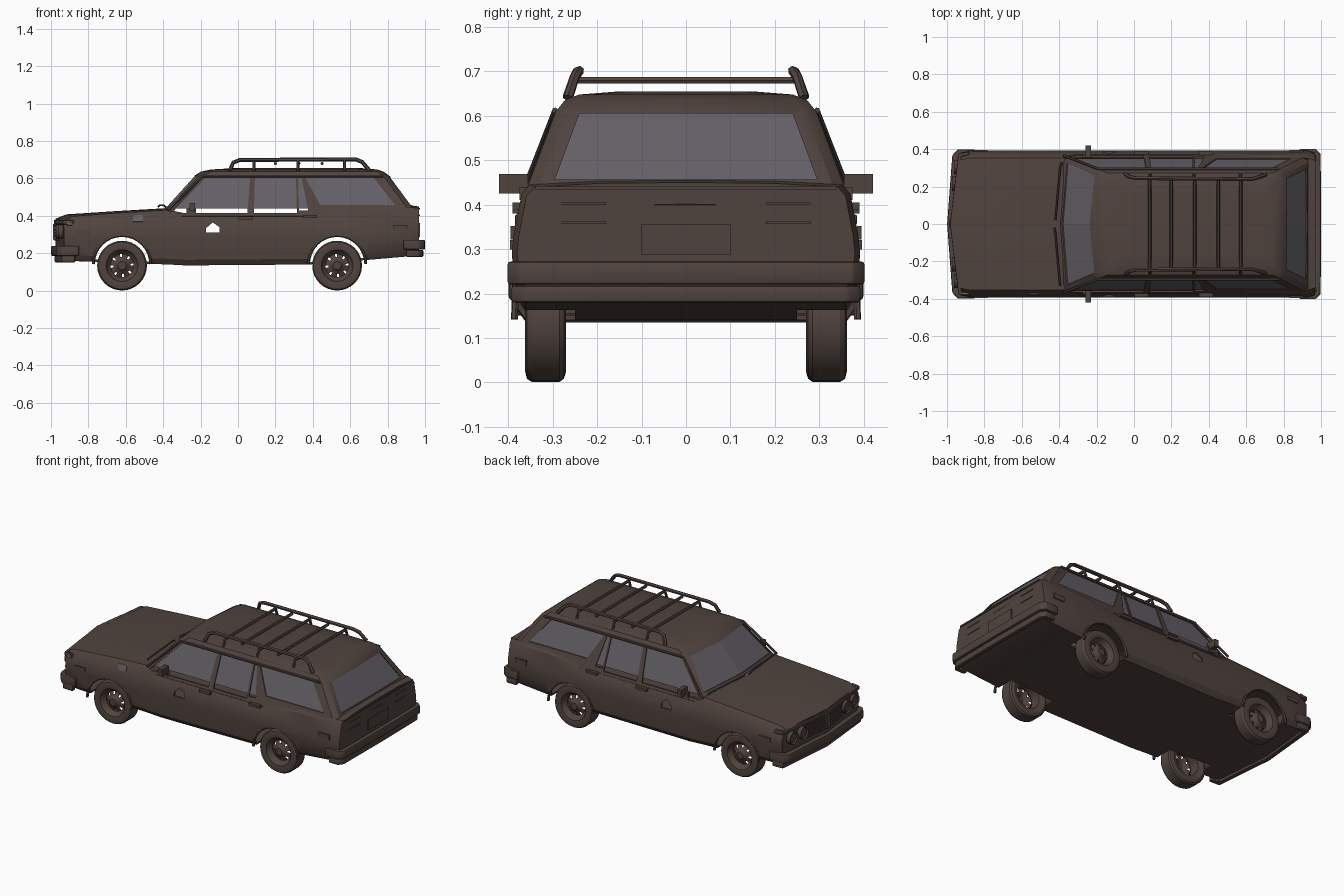
import bpy, bmesh, math
from mathutils import Vector, Matrix

if "Cube" in bpy.data.objects:
    bpy.data.objects.remove(bpy.data.objects["Cube"])


def material(name, rgb):
    m = bpy.data.materials.new(name)
    m.diffuse_color = (*rgb, 1)
    m.use_nodes = True
    m.node_tree.nodes["Principled BSDF"].inputs["Base Color"].default_value = m.diffuse_color
    return m


BROWN = material("dark_brown_paint", (0.080, 0.056, 0.048))
GLASS = material("grey_glass", (0.125, 0.115, 0.135))


def add(name, data, mat=BROWN):
    ob = bpy.data.objects.new(name, data)
    bpy.context.collection.objects.link(ob)
    data.materials.append(mat)
    return ob


def from_bm(name, bm, mat=BROWN, normals=True):
    if normals:
        bmesh.ops.recalc_face_normals(bm, faces=bm.faces)
    me = bpy.data.meshes.new(name)
    bm.to_mesh(me)
    bm.free()
    return add(name, me, mat)


def finish(ob, angle=30):
    """Bake modifiers or curves to a mesh and shade it."""
    dg = bpy.context.evaluated_depsgraph_get()
    me = bpy.data.meshes.new_from_object(ob.evaluated_get(dg))
    name, mat = ob.name, ob.data.materials[0]
    bpy.data.objects.remove(ob)
    me.materials.clear()
    new = add(name, me, mat)
    bpy.ops.object.select_all(action='DESELECT')
    new.select_set(True)
    bpy.context.view_layer.objects.active = new
    bpy.ops.object.shade_smooth_by_angle(angle=math.radians(angle))
    return new


def box(name, centre, size, mat=BROWN, tilt=0):
    bm = bmesh.new()
    m = Matrix.Translation(centre) @ Matrix.Rotation(tilt, 4, 'X') @ Matrix.Diagonal((*size, 1))
    bmesh.ops.create_cube(bm, size=1, matrix=m)
    return from_bm(name, bm, mat)


def tube(name, pts, r):
    cu = bpy.data.curves.new(name, 'CURVE')
    cu.dimensions, cu.bevel_depth, cu.bevel_resolution, cu.use_fill_caps = '3D', r, 1, True
    sp = cu.splines.new('POLY')
    sp.points.add(len(pts) - 1)
    for p, c in zip(sp.points, pts):
        p.co = (*c, 1)
    return finish(add(name, cu), 50)


def band(name, half, z0, z1, thick, bevel=0.008):
    """Upright strip along a plan path, mirrored across the car."""
    path = half + [(x, -y) for x, y in reversed(half) if y > 0]
    bm = bmesh.new()
    rows = [[bm.verts.new((x, y, z)) for x, y in path] for z in (z0, z1)]
    for i in range(len(path) - 1):
        bm.faces.new((rows[0][i], rows[0][i + 1], rows[1][i + 1], rows[1][i]))
    ob = from_bm(name, bm)
    s = ob.modifiers.new("s", 'SOLIDIFY')
    s.thickness, s.offset, s.use_even_offset = thick, 0, True
    if bevel:
        b = ob.modifiers.new("b", 'BEVEL')
        b.width, b.segments = bevel, 2
    return finish(ob)


def prism(bm, pts, axis, a, b):
    """Extrude a polygon along y (x,z points) or x (y,z points)."""
    mk = (lambda p, t: (p[0], t, p[1])) if axis == 'y' else (lambda p, t: (t, p[0], p[1]))
    r = [[bm.verts.new(mk(p, t)) for p in pts] for t in (a, b)]
    n = len(pts)
    bm.faces.new(r[0])
    bm.faces.new(r[1])
    for i in range(n):
        bm.faces.new((r[0][i], r[0][(i + 1) % n], r[1][(i + 1) % n], r[1][i]))


def shell(ob, cutter):
    """Thin the skin inward, then cut openings."""
    s = ob.modifiers.new("s", 'SOLIDIFY')
    s.thickness, s.offset = 0.012, -1
    b = ob.modifiers.new("b", 'BOOLEAN')
    b.object, b.solver = cutter, 'EXACT'
    cutter.hide_render = True
    new = finish(ob)
    bpy.data.objects.remove(cutter)
    return new


WHEELS = (-0.62, 0.53)

# Lower body: cross-sections lofted front to back (x, bottom, shoulder, width)
STATIONS = [(-.93, .17, .375, .97), (-.88, .16, .398, 1), (-.65, .15, .415, 1), (-.37, .14, .432, 1),
            (-.28, .135, .413, 1), (.38, .14, .413, 1), (.5, .15, .43, 1), (.7, .165, .445, 1),
            (.93, .185, .445, 1), (.968, .20, .44, .97)]
bm = bmesh.new()
rings = []
for x, zb, zt, w in STATIONS:
    half = [(0, zb), (.2, zb), (.36, zb), (.382, zb + .03), (.392, .29), (.388, .33),
            (.37, zt - .02), (.352, zt), (.2, zt + .008), (0, zt + .01)]
    ring = half + [(-y, z) for y, z in half[8:0:-1]]
    t = max(0, (-.37 - x) / .56) ** 2
    rings.append([bm.verts.new((x - .045 * t * (1 - abs(y) / .392), y * w, z)) for y, z in ring])
n, deck = 18, []
for k in range(len(rings) - 1):
    for j in range(n):
        f = bm.faces.new((rings[k][j], rings[k][(j + 1) % n], rings[k + 1][(j + 1) % n], rings[k + 1][j]))
        if 3 <= k <= 7 and 7 <= j <= 10:
            deck.append(f)
for r in (rings[0], rings[-1]):
    bm.faces.new(r[:10])
    bm.faces.new(r[9:] + r[:1])
bmesh.ops.recalc_face_normals(bm, faces=bm.faces)
bmesh.ops.delete(bm, geom=deck, context='FACES')
body = from_bm("lower_body", bm, normals=False)

# Wheel arches and the hole in the front doors
bm = bmesh.new()
for wx in WHEELS:
    circle = [(wx + .15 * math.cos(a * math.tau / 32), .142 + .15 * math.sin(a * math.tau / 32)) for a in range(32)]
    for s in (1, -1):
        prism(bm, circle, 'y', s * .25, s * .5)
prism(bm, [(-.17, .31), (-.10, .31), (-.10, .34), (-.135, .365), (-.17, .335)], 'y', -.6, .6)
shell(body, from_bm("body_cutter", bm))

# Cabin: horizontal rings (z, front x, rear x, half width)
CABIN = [(.40, -.405, .965, .372), (.61, -.215, .81, .293), (.636, -.175, .775, .272),
         (.648, -.12, .74, .24), (.655, 0, .66, .15)]


def cabin_mesh(levels, inset, cap):
    bm = bmesh.new()
    rs = []
    for z, xf, xr, y in levels:
        xf, xr, y = xf + inset, xr - inset, y - inset
        h = [(xf - .025, 0), (xf, y - .03), (xf + .03, y), (xr - .03, y), (xr, y - .025), (xr + .004, 0)]
        rs.append([bm.verts.new((a, b, z)) for a, b in h + [(a, -b) for a, b in h[4:0:-1]]])
    for r0, r1 in zip(rs, rs[1:]):
        for j in range(10):
            bm.faces.new((r0[j], r0[(j + 1) % 10], r1[(j + 1) % 10], r1[j]))
    if cap:
        bm.faces.new(rs[-1])
    return bm


cabin = from_bm("cabin", cabin_mesh(CABIN, 0, True))
bm = bmesh.new()
for win in ([(-.355, .415), (-.175, .602), (.065, .602), (.05, .415)],
            [(.085, .415), (.09, .602), (.31, .602), (.315, .415)],
            [(.327, .43), (.322, .602), (.34, .602), (.375, .43)],
            [(.44, .457), (.36, .604), (.725, .604), (.84, .457)]):
    prism(bm, win, 'y', -.6, .6)
prism(bm, [(-.325, .45), (.325, .45), (.262, .612), (-.262, .612)], 'x', -.6, -.1)
prism(bm, [(-.295, .457), (.295, .457), (.24, .605), (-.24, .605)], 'x', .7, 1.2)
shell(cabin, from_bm("window_cutter", bm))

# Glass band just inside the cabin skin
lo = [a + (b - a) * .04 / .21 for a, b in zip(CABIN[0], CABIN[1])]
from_bm("window_glass", cabin_mesh([lo, CABIN[1], CABIN[2]], .006, False), GLASS)


# Wheels: lathed tyre and pierced rim
def lathe(bm, prof, cx, s, closed, seg=32, skip=None):
    rows = [[bm.verts.new((cx + r * math.cos(i * math.tau / seg), s * y, .134 + r * math.sin(i * math.tau / seg)))
             for i in range(seg)] for r, y in prof]
    for k in range(len(rows) if closed else len(rows) - 1):
        a, b = rows[k], rows[(k + 1) % len(rows)]
        for i in range(seg):
            if not (k == skip and i % 4 == 0):
                bm.faces.new((a[i], a[(i + 1) % seg], b[(i + 1) % seg], b[i]))
    return rows


for wx, end in zip(WHEELS, ("front", "rear")):
    for s, side in ((1, "left"), (-1, "right")):
        bm = bmesh.new()
        lathe(bm, [(.078, .28), (.11, .27), (.126, .275), (.133, .285), (.133, .347), (.126, .358),
                   (.11, .362), (.085, .357), (.078, .345)], wx, s, True)
        finish(from_bm(f"{end}_{side}_tyre", bm))
        bm = bmesh.new()
        rows = lathe(bm, [(.08, .348), (.07, .335), (.062, .327), (.046, .333), (.03, .342), (.022, .352)],
                     wx, s, False, skip=2)
        bm.faces.new(rows[-1])
        finish(from_bm(f"{end}_{side}_rim", bm))
        # Arch lip
        tube(f"{end}_{side}_arch_lip", [(wx + .153 * math.cos(a), s * (.386 - .004 * math.sin(a)), .142 + .153 * math.sin(a))
                                        for a in [math.pi * i / 16 for i in range(17)]], .008)

# Bumpers, nose lip and grille bars
band("front_bumper", [(-.85, .382), (-.935, .382), (-.955, .36), (-.982, 0)], .185, .24, .034)
band("front_bumper_lower", [(-.87, .378), (-.93, .375), (-.965, 0)], .15, .19, .03)
band("rear_bumper", [(.885, .388), (.965, .388), (.984, .37), (.986, 0)], .22, .272, .028)
band("rear_bumper_lower", [(.90, .38), (.96, .38), (.975, .36), (.978, 0)], .18, .218, .026)
band("nose_lip", [(-.88, .377), (-.93, .37), (-.975, 0)], .355, .378, .018, .005)
for i in range(5):
    band(f"grille_bar_{i}", [(-.955, .17), (-.977, 0)], .268 + i * .018, .276 + i * .018, .012, 0)
box("grille_centre", (-.98, 0, .315), (.02, .035, .085))

for s, side in ((1, "left"), (-1, "right")):
    # Twin headlights
    for y in (.215, .305):
        bm = bmesh.new()
        m = Matrix.Translation((-.937 - .045 * (1 - y / .392), s * y, .315)) @ Matrix.Rotation(math.pi / 2, 4, 'Y')
        bmesh.ops.create_cone(bm, cap_ends=True, segments=20, radius1=.038, radius2=.038, depth=.03, matrix=m)
        top = min(bm.faces, key=lambda f: f.calc_center_median().x)
        bmesh.ops.inset_region(bm, faces=[top], thickness=.007, depth=-.008)
        finish(from_bm(f"{side}_headlight_{y}", bm))
    # Door mirrors, handles and marker lamps
    box(f"{side}_mirror", (-.245, s * .388, .447), (.028, .065, .044))
    box(f"{side}_mirror_foot", (-.25, s * .365, .425), (.05, .02, .03))
    for x, z in ((.04, .388), (.385, .397)):
        box(f"{side}_door_handle_{x}", (x, s * .38, z), (.075, .022, .016))
    box(f"{side}_front_marker", (-.82, s * .391, .31), (.075, .01, .022))
    box(f"{side}_rear_marker", (.87, s * .39, .337), (.075, .01, .03))
    # Roof gutter, rack rail and posts
    tube(f"{side}_gutter", [(-.375, s * .366, .43), (-.19, s * .295, .612), (.775, s * .295, .612)], .007)
    tube(f"{side}_rack_rail", [(-.045, s * .268, .64), (-.025, s * .252, .685), (.01, s * .245, .699),
                               (.63, s * .24, .702), (.665, s * .25, .687), (.705, s * .265, .64)], .011)
    for x in (.085, .32, .57):
        tube(f"{side}_rack_post_{x}", [(x, s * .243, .70), (x, s * .265, .64)], .008)
    # Tail lamp surround
    for z in (.36, .403):
        box(f"{side}_tail_trim_{z}", (.968, s * .23, z), (.008, .1, .006))

# Rack cross bars
for x in (.085, .2, .325, .45, .57):
    tube(f"rack_bar_{x}", [(x, -.25, .68), (x, .25, .68)], .009)

# Number plate panel and tailgate crease
box("plate_panel", (.968, 0, .322), (.012, .2, .068))
box("tailgate_crease", (.966, 0, .438), (.014, .68, .008))

# Wipers
tube("left_wiper", [(-.42, .02, .456), (-.395, .30, .456), (-.385, .33, .445)], .005)
tube("right_wiper", [(-.395, -.33, .456), (-.42, -.05, .456), (-.425, -.02, .45)], .005)

# Pale patches on the right front wing
box("wing_patch", (-.535, -.375, .385), (.055, .008, .036), GLASS, -.27)
box("corner_patch", (-.90, -.378, .365), (.03, .008, .03), GLASS, -.27)
